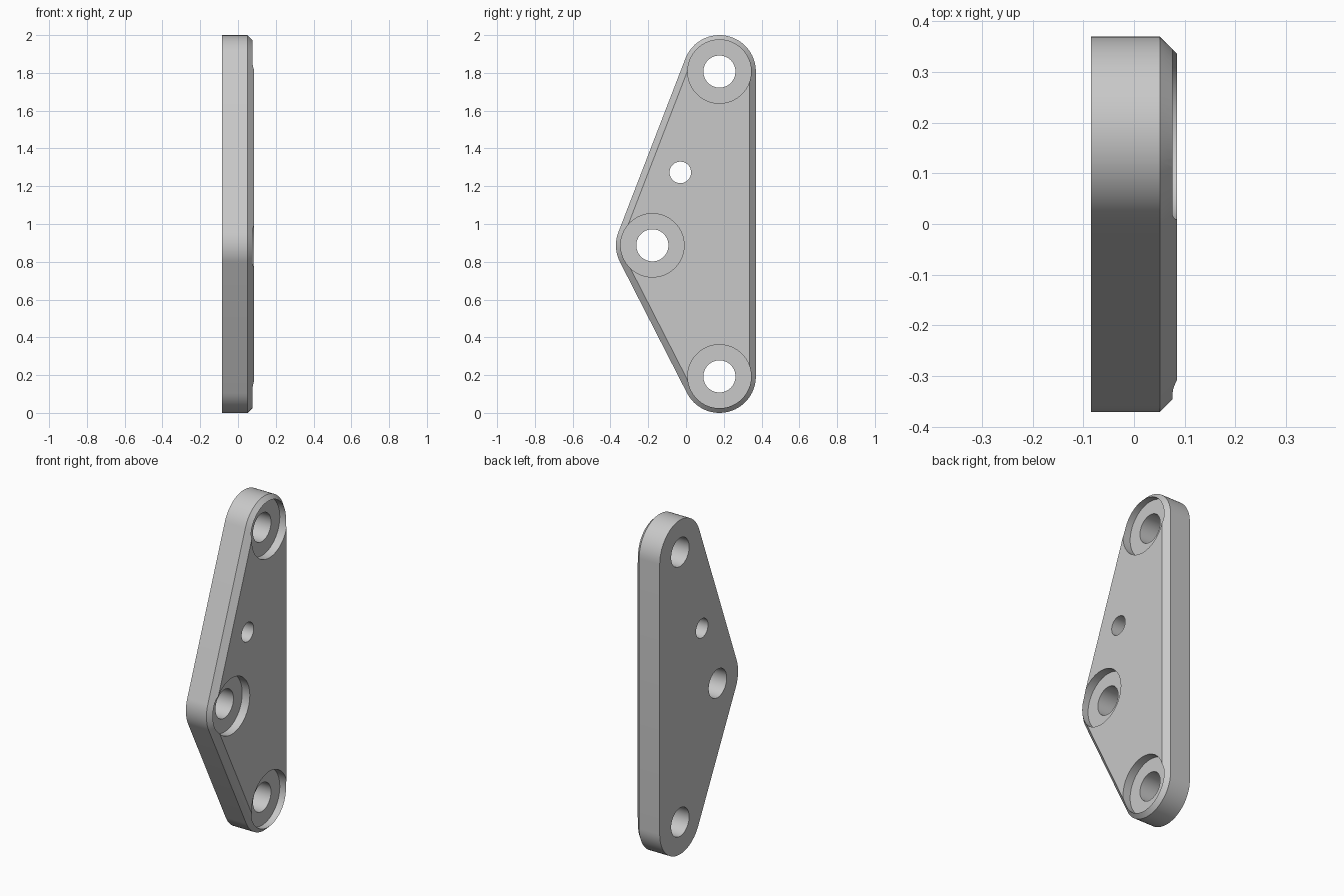
import bpy, bmesh, math
from mathutils import Vector

cube = bpy.data.objects.get("Cube")
if cube:
    bpy.data.objects.remove(cube, do_unlink=True)

HALF = 0.085          # half thickness along x
CHAMFER = 0.034
RADIUS = 0.193        # rounded corner radius
HOLE, BORE, DEPTH = 0.085, 0.168, 0.05
# Corner centres as (y, z): top, middle, bottom
CORNERS = [Vector((0.177, 1.807)), Vector((-0.178, 0.887)), Vector((0.177, 0.193))]

grey = bpy.data.materials.new("light_grey")
grey.use_nodes = True
color = (0.58, 0.58, 0.58, 1)
grey.diffuse_color = color
grey.node_tree.nodes["Principled BSDF"].inputs["Base Color"].default_value = color


def edge_normal(a, b):
    """Angle of the outward normal of the edge from a to b."""
    d = b - a
    return math.atan2(-d.x, d.y) % math.tau


def outline(radius, steps=24):
    """Rounded triangle around the three corner centres."""
    points = []
    for i, c in enumerate(CORNERS):
        start = edge_normal(CORNERS[i - 1], c)
        end = edge_normal(c, CORNERS[(i + 1) % 3])
        sweep = (end - start) % math.tau
        for s in range(steps + 1):
            a = start + sweep * s / steps
            points.append((c.x + radius * math.cos(a), c.y + radius * math.sin(a)))
    return points


def loft(name, layers):
    """Solid through rings of (y, z) points, each at its own x."""
    bm = bmesh.new()
    rings = [[bm.verts.new((x, y, z)) for y, z in pts] for x, pts in layers]
    for low, high in zip(rings, rings[1:]):
        for i in range(len(low)):
            bm.faces.new((low[i - 1], low[i], high[i], high[i - 1]))
    bm.faces.new(rings[0])
    bm.faces.new(rings[-1])
    bmesh.ops.recalc_face_normals(bm, faces=bm.faces)
    mesh = bpy.data.meshes.new(name)
    bm.to_mesh(mesh)
    bm.free()
    obj = bpy.data.objects.new(name, mesh)
    bpy.context.collection.objects.link(obj)
    mesh.materials.append(grey)
    return obj


def circle(centre, radius, steps=64):
    angles = [math.tau * i / steps for i in range(steps)]
    return [(centre.x + radius * math.cos(a), centre.y + radius * math.sin(a)) for a in angles]


# Plate with one chamfered side
plate = loft("mounting_plate", [
    (-HALF, outline(RADIUS)),
    (HALF - CHAMFER, outline(RADIUS)),
    (HALF, outline(RADIUS - CHAMFER)),
])

# Stepped cutters for the counterbored holes, straight one for the small hole
cutters = []
floor = HALF - DEPTH
for c in CORNERS:
    cutters.append(loft("counterbore_cutter", [
        (-0.2, circle(c, HOLE)), (floor, circle(c, HOLE)),
        (floor, circle(c, BORE)), (0.2, circle(c, BORE))]))
pin = circle(Vector((-0.03, 1.273)), 0.057)
cutters.append(loft("pin_hole_cutter", [(-0.2, pin), (0.2, pin)]))

bpy.ops.object.select_all(action="DESELECT")
plate.select_set(True)
bpy.context.view_layer.objects.active = plate
for cutter in cutters:
    cutter.hide_render = True
    mod = plate.modifiers.new("hole", "BOOLEAN")
    mod.operation = "DIFFERENCE"
    mod.solver = "EXACT"
    mod.object = cutter
    bpy.ops.object.modifier_apply(modifier=mod.name)
    bpy.data.objects.remove(cutter, do_unlink=True)

bpy.ops.object.shade_smooth_by_angle(angle=math.radians(30))
